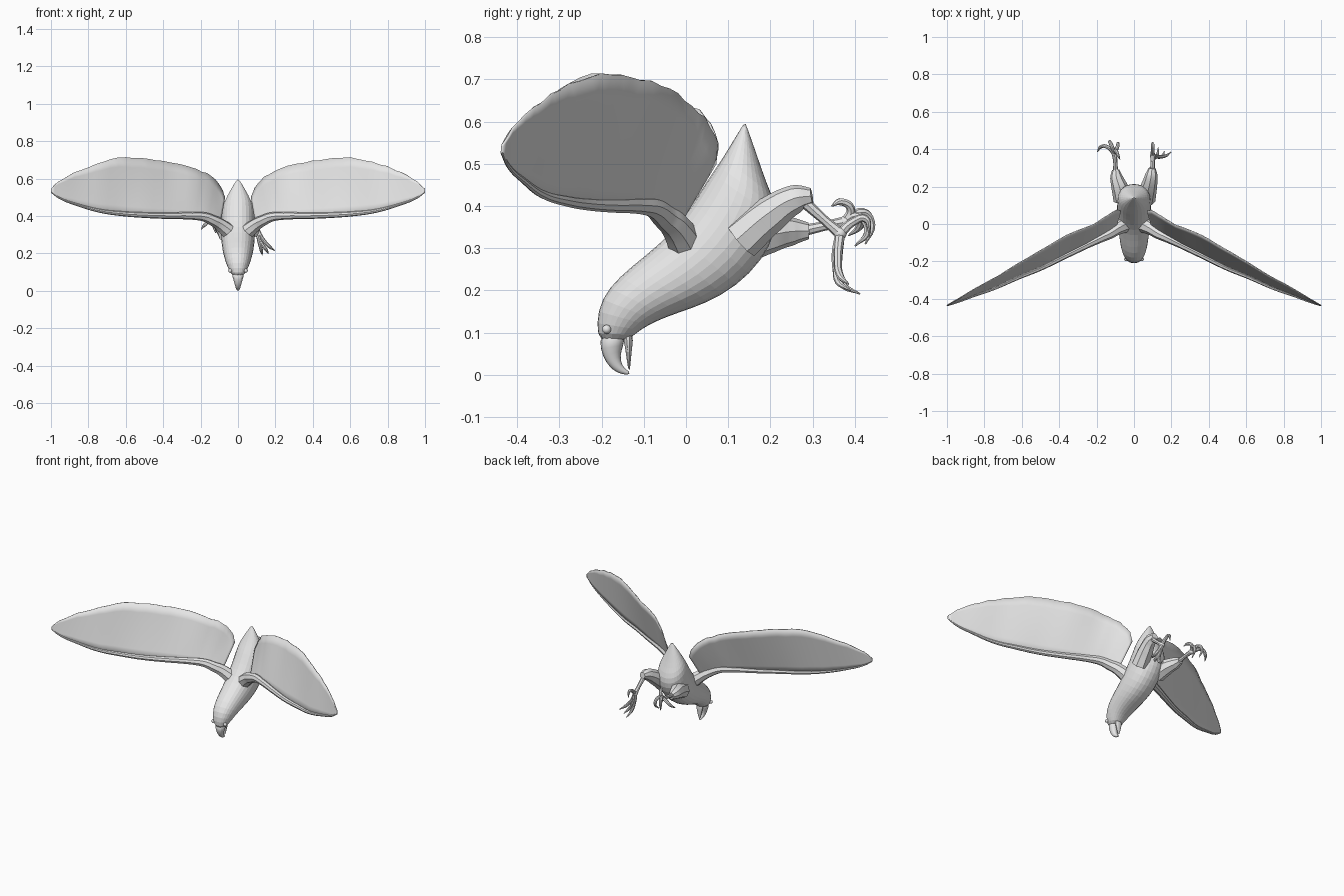
import bpy, bmesh, math, random
from mathutils import Vector

random.seed(4)
cube = bpy.data.objects.get("Cube")
if cube:
    bpy.data.objects.remove(cube, do_unlink=True)

# One plain grey for the whole bird
grey = bpy.data.materials.new("plain_grey")
grey.use_nodes = True
colour = (0.8, 0.8, 0.8, 1)
grey.diffuse_color = colour
grey.node_tree.nodes["Principled BSDF"].inputs["Base Color"].default_value = colour


def select_only(obj):
    bpy.ops.object.select_all(action='DESELECT')
    obj.select_set(True)
    bpy.context.view_layer.objects.active = obj


def finish(name, bm, smooth):
    """Turn a bmesh into a named object with the shared material."""
    bmesh.ops.recalc_face_normals(bm, faces=bm.faces)
    mesh = bpy.data.meshes.new(name)
    bm.to_mesh(mesh)
    bm.free()
    mesh.materials.append(grey)
    obj = bpy.data.objects.new(name, mesh)
    bpy.context.collection.objects.link(obj)
    if smooth:
        select_only(obj)
        bpy.ops.object.shade_smooth_by_angle(angle=math.radians(40))
    return obj


def loft(name, sections, sides=14, smooth=False):
    """Oval rings, each spanning a back point to a belly point in the side plane."""
    bm = bmesh.new()
    rings = []
    for back_y, back_z, belly_y, belly_z, half_width in sections:
        back = Vector((0, back_y, back_z))
        belly = Vector((0, belly_y, belly_z))
        middle, reach = (back + belly) / 2, (back - belly) / 2
        ring = []
        for i in range(sides):
            a = math.tau * i / sides
            side = math.copysign(abs(math.sin(a)) ** 0.85, math.sin(a))
            ring.append(bm.verts.new(middle + reach * math.cos(a) * 1.03
                                     + Vector((side * half_width * 1.03, 0, 0))))
        rings.append(ring)
    for first, second in zip(rings, rings[1:]):
        for i in range(sides):
            j = (i + 1) % sides
            bm.faces.new((first[i], first[j], second[j], second[i]))
    bm.faces.new(rings[0])
    bm.faces.new(rings[-1])
    obj = finish(name, bm, smooth)
    rounding = obj.modifiers.new("rounding", 'SUBSURF')
    rounding.levels = rounding.render_levels = 1
    return obj


def limb(name, points, radii, side=1):
    """Tapered round tube through the points."""
    curve = bpy.data.curves.new(name, 'CURVE')
    curve.dimensions = '3D'
    curve.bevel_depth = 1
    curve.bevel_resolution = 2
    curve.resolution_u = 5
    curve.use_fill_caps = True
    spline = curve.splines.new('BEZIER')
    spline.bezier_points.add(len(points) - 1)
    for knot, (x, y, z), radius in zip(spline.bezier_points, points, radii):
        knot.co = (x * side, y, z)
        knot.radius = radius
        knot.handle_left_type = knot.handle_right_type = 'AUTO'
    curve.materials.append(grey)
    obj = bpy.data.objects.new(name, curve)
    bpy.context.collection.objects.link(obj)
    select_only(obj)
    bpy.ops.object.convert(target='MESH')
    bpy.ops.object.shade_smooth_by_angle(angle=math.radians(40))


def ball(name, place, radius):
    bm = bmesh.new()
    bmesh.ops.create_icosphere(bm, subdivisions=2, radius=radius)
    bmesh.ops.translate(bm, verts=bm.verts, vec=place)
    finish(name, bm, True)


# Head, trunk and pointed tail
loft("body", [
    (-.205, .075, -.138, .08, .03), (-.213, .12, -.108, .108, .05),
    (-.202, .18, -.07, .128, .065), (-.16, .232, -.02, .147, .075),
    (-.09, .287, .05, .17, .084), (-.03, .34, .12, .21, .09),
    (.02, .41, .18, .27, .09), (.05, .46, .215, .34, .088),
    (.075, .495, .215, .4, .083), (.1, .535, .19, .455, .06),
    (.12, .568, .17, .515, .035), (.14, .6, .142, .594, .004)])

# Hooked upper beak and thin lower beak
loft("upper_beak", [
    (-.206, .1, -.14, .1, .038), (-.204, .06, -.148, .07, .027),
    (-.19, .028, -.156, .045, .018), (-.172, .01, -.152, .024, .013),
    (-.155, .002, -.142, .013, .008), (-.135, 0, -.132, .006, .004)], 10, True)
loft("lower_beak", [
    (-.155, .11, -.122, .105, .03), (-.143, .06, -.128, .06, .018),
    (-.14, .03, -.131, .03, .01), (-.136, .011, -.133, .011, .004)], 10, True)

# Wing stations: leading edge point, trailing edge point
stations = [
    ((.1, -.03, .33), (.07, .07, .5)), ((.13, -.05, .35), (.09, .075, .55)),
    ((.18, -.075, .375), (.14, .045, .61)), ((.25, -.11, .385), (.22, -.005, .65)),
    ((.38, -.175, .388), (.36, -.06, .685)), ((.5, -.235, .393), (.48, -.13, .705)),
    ((.62, -.285, .402), (.6, -.2, .714)), ((.74, -.34, .42), (.72, -.275, .69)),
    ((.86, -.385, .455), (.84, -.34, .645)), ((.95, -.42, .49), (.94, -.4, .595)),
    ((1, -.437, .525), (1, -.435, .545))]
arm_radii = [.034, .03, .025, .02, .017, .015, .013, .01, .007, .005, .003]


def wing(name, side, chord_steps=6, span_steps=3):
    """Thin sheet between the two edges, with a slightly ragged trailing edge."""
    bm = bmesh.new()
    rows = []
    for (lead_a, trail_a), (lead_b, trail_b) in zip(stations, stations[1:]):
        last = lead_b == stations[-1][0]
        for k in range(span_steps + last):
            t = k / span_steps
            lead = Vector(lead_a).lerp(Vector(lead_b), t)
            trail = Vector(trail_a).lerp(Vector(trail_b), t)
            if k % span_steps:
                trail += (trail - lead).normalized() * random.uniform(-.003, .008)
            row = []
            for c in range(chord_steps + 1):
                p = lead.lerp(trail, c / chord_steps)
                row.append(bm.verts.new((p.x * side, p.y, p.z)))
            rows.append(row)
    for first, second in zip(rows, rows[1:]):
        for c in range(chord_steps):
            bm.faces.new((first[c], first[c + 1], second[c + 1], second[c]))
    obj = finish(name, bm, True)
    sheet = obj.modifiers.new("thickness", 'SOLIDIFY')
    sheet.thickness = 0.005
    sheet.offset = 0


# Wings with a rounded arm along the leading edge, and eyes
arm_path = [(.03, .005, .3)] + [(x, y, z + r * .8) for ((x, y, z), _), r
                                in zip(stations, arm_radii)]
for label, side in (("left", 1), ("right", -1)):
    wing(label + "_wing", side)
    limb(label + "_wing_arm", arm_path, [.045] + arm_radii, side)
    ball(label + "_eye", (side * .042, -.188, .108), .011)

# Legs: thigh, shank and four clawed toes, posed differently on each side
legs = {
    "left": (
        [(.065, .13, .32), (.08, .2, .38), (.093, .26, .417), (.097, .298, .423)],
        [(.098, .28, .41), (.1, .33, .365), (.1, .365, .335)],
        [[(.112, .355, .27), (.125, .37, .215), (.13, .412, .192)],
         [(.13, .36, .28), (.17, .365, .235), (.198, .385, .215)],
         [(.12, .36, .265), (.15, .362, .22), (.163, .39, .2)],
         [(.1, .395, .362), (.1, .425, .37), (.1, .434, .335)]]),
    "right": (
        [(-.06, .13, .31), (-.078, .2, .333), (-.094, .25, .34), (-.098, .29, .341)],
        [(-.098, .27, .34), (-.1, .33, .353), (-.105, .378, .362)],
        [[(-.15, .415, .375), (-.18, .41, .35), (-.196, .385, .33)],
         [(-.12, .42, .385), (-.13, .44, .355), (-.12, .425, .31)],
         [(-.09, .41, .375), (-.085, .43, .34), (-.09, .4, .305)],
         [(-.095, .39, .395), (-.085, .365, .41), (-.075, .345, .4)]]),
}
for label, (thigh, shank, toes) in legs.items():
    limb(label + "_thigh", thigh, [.05, .044, .034, .02])
    limb(label + "_shank", shank, [.014, .011, .014])
    ball(label + "_ankle", shank[-1], .016)
    for number, toe in enumerate(toes, 1):
        limb(f"{label}_toe_{number}", [shank[-1]] + toe, [.012, .01, .009, .002])
